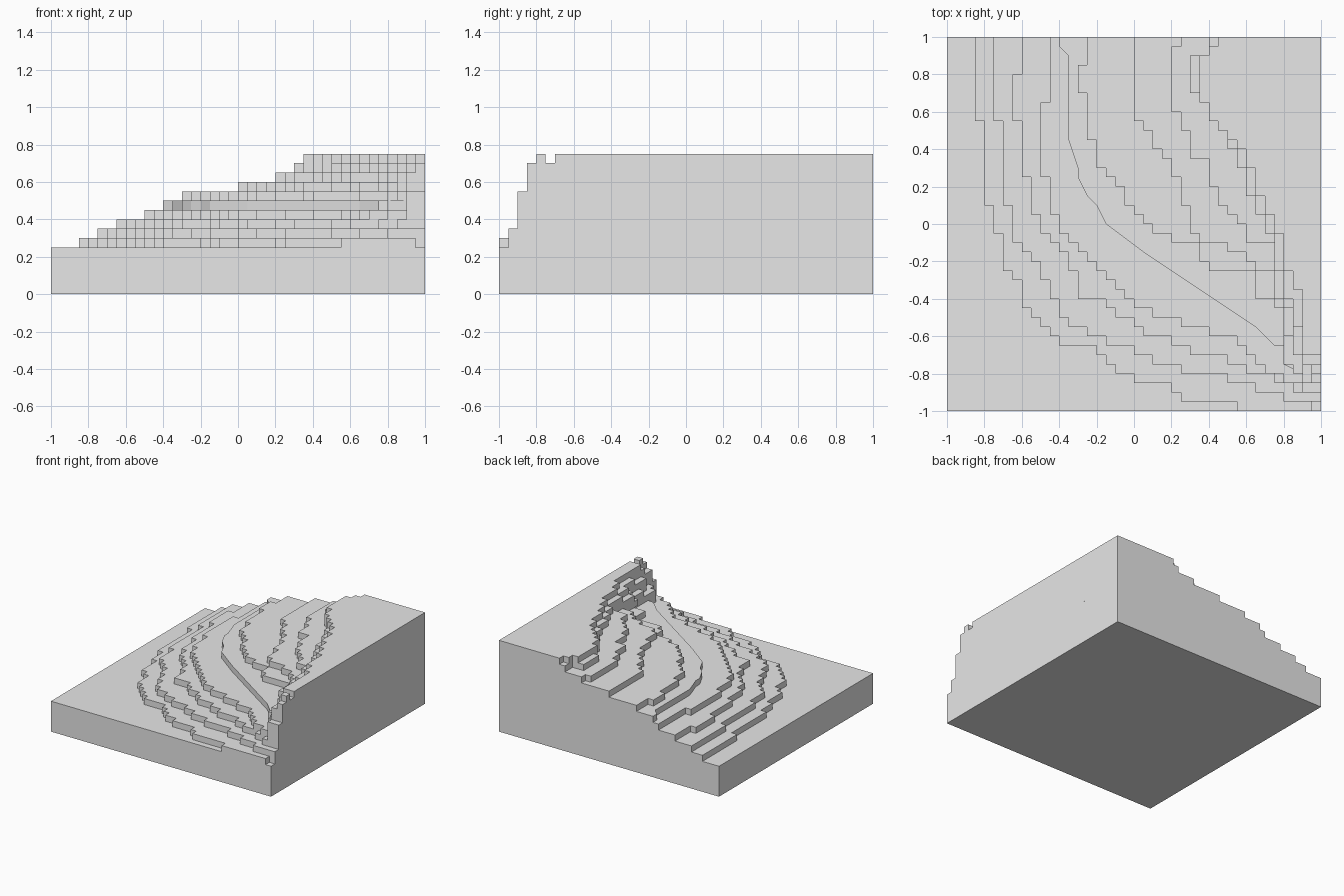
import bpy
import bmesh

CELL = 0.05          # grid spacing of the stepped terrain
HALF = 20            # half the width of the block, in cells
BASE_TOP = 0.25

if "Cube" in bpy.data.objects:
    bpy.data.objects.remove(bpy.data.objects["Cube"], do_unlink=True)

stone = bpy.data.materials.new("plain_grey")
stone.use_nodes = True
stone.diffuse_color = (0.8, 0.8, 0.8, 1)
stone.node_tree.nodes["Principled BSDF"].inputs["Base Color"].default_value = (0.8, 0.8, 0.8, 1)


def prism(name, outline, bottom, top):
    """Extrude an outline given in cells between two heights."""
    bm = bmesh.new()
    verts = [bm.verts.new((x * CELL, y * CELL, bottom)) for x, y in outline]
    face = bm.faces.new(verts)
    extruded = bmesh.ops.extrude_face_region(bm, geom=[face], use_keep_orig=True)
    for item in extruded["geom"]:
        if isinstance(item, bmesh.types.BMVert):
            item.co.z = top
    bmesh.ops.recalc_face_normals(bm, faces=bm.faces[:])
    mesh = bpy.data.meshes.new(name)
    bm.to_mesh(mesh)
    bm.free()
    mesh.materials.append(stone)
    obj = bpy.data.objects.new(name, mesh)
    bpy.context.collection.objects.link(obj)
    return obj


def staircase(path):
    """Turn every slanted run of a path into grid steps."""
    result = [path[0]]
    for (xa, ya), (xb, yb) in zip(path, path[1:]):
        rows = max(abs(yb - ya), 1)
        for k in range(1, rows + 1):
            x = round(xa + (xb - xa) * k / rows)
            y = round(ya + (yb - ya) * k / rows)
            for point in ((result[-1][0], y), (x, y)):
                if point != result[-1]:
                    result.append(point)
    return result


def terrace(level, path, stepped=True):
    """One contour layer, filled from its edge to the high back corner."""
    outline = staircase(path) if stepped else list(path)
    outline.append((HALF, HALF))
    top = BASE_TOP + level * CELL
    prism(f"terrace_{level}", outline, top - CELL, top)


# Base block
prism("base_block", [(-HALF, -HALF), (HALF, -HALF), (HALF, HALF), (-HALF, HALF)], 0, BASE_TOP)

# Low terraces
terrace(1, [(-17, 20), (-17, 12), (-16, 11), (-16, 3), (-15, 2), (-15, 0), (-14, -1),
            (-14, -4), (-12, -6), (-12, -8), (-9, -11), (-8, -12), (-4, -13), (-2, -15),
            (0, -16), (4, -17), (6, -19), (11, -19), (11, -20), (19, -20), (19, -19), (20, -19)])
terrace(2, [(-15, 20), (-15, 12), (-14, 11), (-14, 3), (-13, 2), (-13, -1), (-10, -4),
            (-9, -7), (-7, -10), (-3, -12), (0, -13), (2, -14), (5, -15), (10, -16),
            (13, -17), (16, -18), (16, -19), (20, -19)])
terrace(3, [(-12, 20), (-12, 16), (-13, 16), (-13, 13), (-12, 10), (-12, 7), (-11, 5),
            (-11, 2), (-9, -1), (-7, -3), (-6, -6), (-5, -8), (-3, -8), (0, -10),
            (1, -11), (4, -12), (6, -13), (10, -14), (12, -15), (15, -16), (17, -17),
            (17, -18), (20, -18)])
terrace(4, [(-9, 20), (-9, 13), (-10, 13), (-10, 7), (-9, 4), (-9, 2), (-7, -1),
            (-4, -4), (-2, -6), (0, -8), (2, -9), (5, -10), (8, -11), (11, -12),
            (14, -15), (16, -16), (18, -17), (18, -18), (20, -18)])

# Middle terrace with the smooth diagonal edge
terrace(5, [(-8, 20), (-8, 19), (-7, 18), (-7, 9), (-6, 6), (-6, 5), (-5, 3), (-4, 2),
            (-3, 0), (1, -3), (13, -11), (15, -13), (16, -13), (16, -15), (18, -16),
            (18, -18), (20, -18)], stepped=False)

# High terraces, bunching into a cliff at the front corner
terrace(6, [(-5, 20), (-5, 17), (-6, 17), (-6, 14), (-5, 14), (-5, 10), (-4, 8), (-4, 7),
            (-2, 5), (0, 2), (2, 0), (4, -1), (7, -2), (8, -5), (13, -5), (13, -7),
            (16, -8), (16, -13), (17, -15), (18, -16), (18, -18), (20, -18)])
terrace(7, [(0, 20), (0, 13), (1, 11), (2, 9), (4, 7), (5, 4), (6, 1), (7, -1), (10, -2),
            (13, -4), (15, -5), (15, -8), (16, -9), (17, -13), (18, -15), (19, -17), (20, -17)])
terrace(8, [(5, 20), (5, 19), (4, 19), (4, 13), (5, 12), (6, 8), (8, 7), (9, 3), (11, 1),
            (12, -1), (15, -2), (15, -7), (17, -9), (17, -13), (18, -15), (19, -17), (20, -17)])
terrace(9, [(8, 20), (8, 19), (7, 18), (6, 18), (6, 14), (7, 14), (8, 12), (11, 8), (12, 4),
            (13, 3), (14, 0), (15, -1), (15, -4), (16, -5), (16, -7), (17, -8), (18, -13),
            (19, -15), (19, -17), (20, -17)])
terrace(10, [(9, 20), (9, 19), (8, 19), (8, 18), (7, 18), (7, 14), (8, 13), (9, 11), (10, 10),
             (12, 8), (13, 5), (14, 2), (15, 1), (15, -1), (16, -1), (16, -5), (17, -5),
             (17, -7), (18, -7), (18, -12), (19, -14), (20, -14)])

# Lone pinnacle on the cliff
prism("pinnacle", [(19, -16), (20, -16), (20, -15), (19, -15)],
      BASE_TOP + 9 * CELL, BASE_TOP + 10 * CELL)
